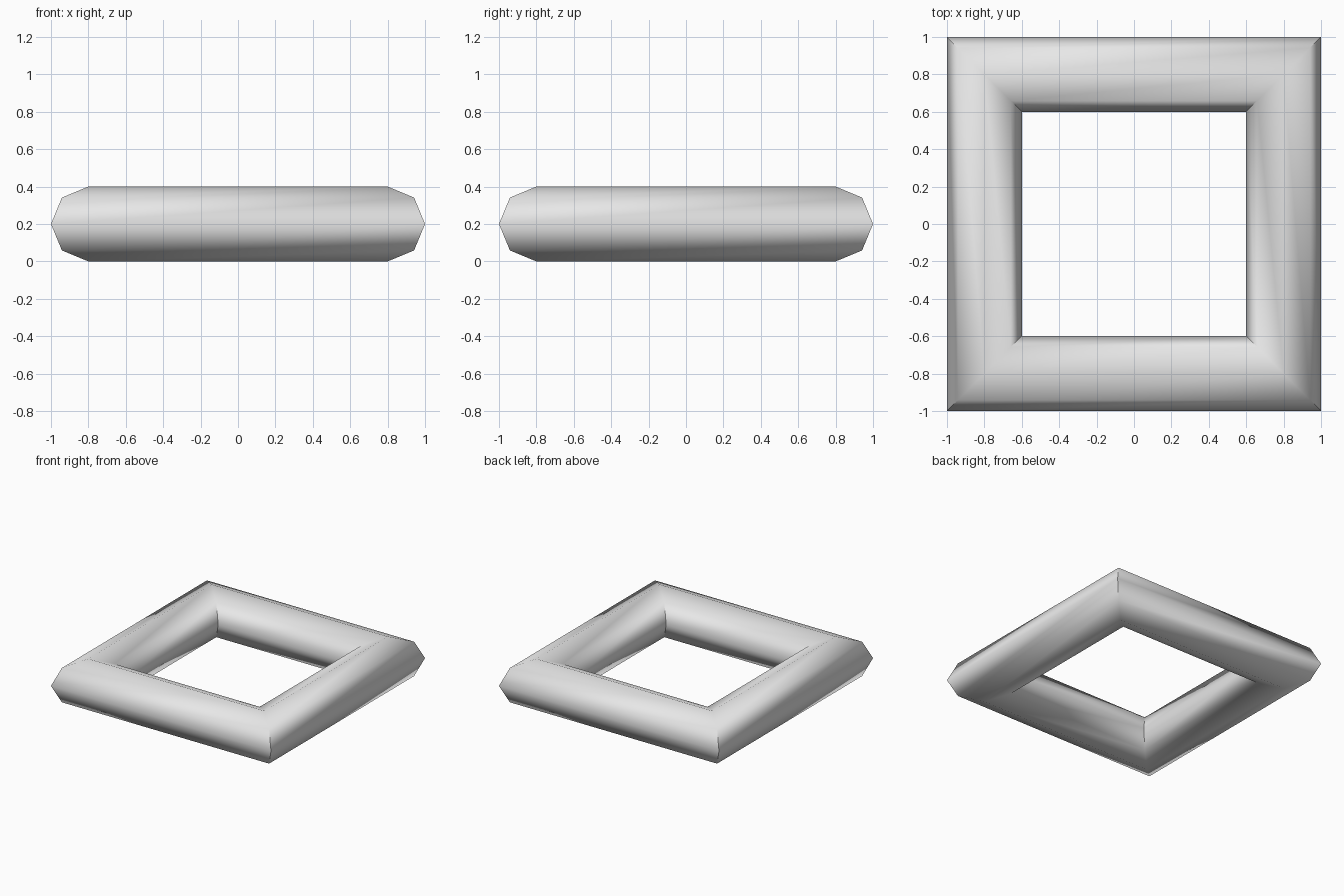
import bpy
import math
from mathutils import Matrix

cube = bpy.data.objects.get("Cube")
if cube:
    bpy.data.objects.remove(cube, do_unlink=True)

TUBE_RADIUS = 0.2
HALF_SIDE = 0.8  # centre of the ring to the centre line of each tube

# Plain grey material
grey = bpy.data.materials.new("light_grey")
grey.use_nodes = True
colour = (0.8, 0.8, 0.8, 1)
grey.diffuse_color = colour
grey.node_tree.nodes["Principled BSDF"].inputs["Base Color"].default_value = colour

# Square ring: a four-segment torus with an octagonal tube
bpy.ops.mesh.primitive_torus_add(
    major_segments=4, minor_segments=8,
    major_radius=HALF_SIDE, minor_radius=TUBE_RADIUS)
ring = bpy.context.object
ring.name = ring.data.name = "square_ring"

# Turn the sides to the axes, widen so the mitred tubes stay round, rest on the floor
widen = Matrix.Diagonal((math.sqrt(2), math.sqrt(2), 1, 1))
turn = Matrix.Rotation(math.radians(45), 4, "Z")
lift = Matrix.Translation((0, 0, TUBE_RADIUS))
ring.data.transform(lift @ widen @ turn)
ring.data.materials.append(grey)

# Round tubes with crisp mitred corners
bpy.ops.object.shade_smooth_by_angle(angle=math.radians(60))
